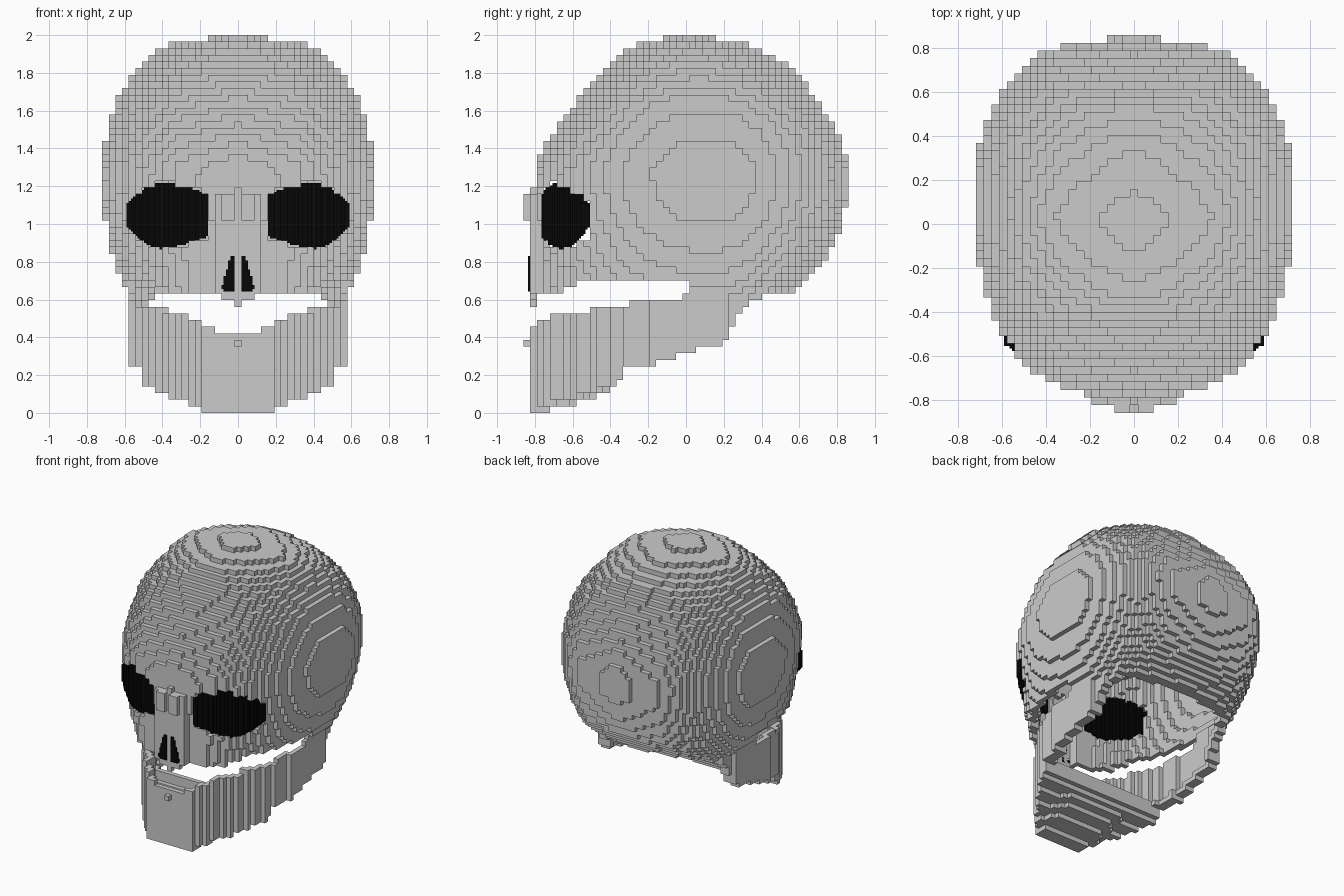
import bpy

if "Cube" in bpy.data.objects:
    bpy.data.objects.remove(bpy.data.objects["Cube"])

H = 2 / 57          # main voxel size
FINE = H / 3        # voxel size of the dark openings


def lerp(table, t, col=1):
    """Piecewise linear lookup in rows sorted by their first value."""
    if t <= table[0][0]:
        return table[0][col]
    for a, b in zip(table, table[1:]):
        if t <= b[0]:
            return a[col] + (b[col] - a[col]) * (t - a[0]) / (b[0] - a[0])
    return table[-1][col]


def centre(c, s):
    return c[0] * s, c[1] * s, (c[2] + 0.5) * s


def grid(s, x0, x1, y0, y1, z0, z1):
    r = lambda a, b: range(int(round(a / s)), int(round(b / s)) + 1)
    return [(i, j, k) for i in r(x0, x1) for j in r(y0, y1) for k in r(z0, z1)]


NEAR = [(a, b, c) for a in (-1, 0, 1) for b in (-1, 0, 1) for c in (-1, 0, 1)
        if 0 < abs(a) + abs(b) + abs(c) < 3]


def shell(cells, inside):
    """Keep solid cells that touch the outside."""
    solid = {}

    def test(c):
        if c not in solid:
            solid[c] = inside(*centre(c, H))
        return solid[c]
    return {c for c in cells if test(c)
            and not all(test((c[0] + a, c[1] + b, c[2] + d)) for a, b, d in NEAR)}


def build(name, cells, s, mat=None):
    """Turn a set of cells into a mesh of exposed cube faces."""
    cells = set(cells)
    ids, faces = {}, []
    for c in cells:
        for ax in range(3):
            for d in (0, 1):
                n = list(c)
                n[ax] += 2 * d - 1
                if tuple(n) in cells:
                    continue
                quad = []
                for u, v in ((0, 0), (1, 0), (1, 1), (0, 1)):
                    p = list(c)
                    p[ax] += d
                    p[(ax + 1) % 3] += u
                    p[(ax + 2) % 3] += v
                    quad.append(ids.setdefault(tuple(p), len(ids)))
                faces.append(quad if d else quad[::-1])
    verts = [((p[0] - 0.5) * s, (p[1] - 0.5) * s, p[2] * s) for p in ids]
    me = bpy.data.meshes.new(name)
    me.from_pydata(verts, [], faces)
    ob = bpy.data.objects.new(name, me)
    bpy.context.collection.objects.link(ob)
    if mat:
        me.materials.append(mat)
    return ob


# Cranium profile: height, half width, front, back
HEAD = [(.58, .58, -.79, .46), (.64, .59, -.79, .56), (.73, .63, -.79, .68),
        (.8, .65, -.79, .74), (.9, .68, -.79, .79), (1.02, .705, -.79, .83),
        (1.15, .72, -.81, .86), (1.3, .72, -.80, .86), (1.44, .705, -.73, .82),
        (1.55, .68, -.65, .76), (1.65, .65, -.58, .70), (1.75, .58, -.5, .63),
        (1.85, .50, -.41, .53), (1.912, .43, -.34, .41), (1.947, .36, -.27, .33),
        (1.982, .16, -.13, .16)]
ROUND = [(1.1, 2.4), (1.35, 2.5), (1.65, 2.6), (1.8, 2.3), (1.9, 1.8), (1.95, 1.3), (2, 1.1)]


def in_head(x, y, z):
    if z > 2:
        return False
    w, f, b = (lerp(HEAD, z, i) for i in (1, 2, 3))
    yc = lerp([(1.5, .12), (2, .02)], z)
    n = lerp(ROUND, z)
    if abs(x) < .125 and z < 1.17 and -.825 < y < 0:      # nose ridge
        return True
    r = abs((b if y > yc else f) - yc)
    if abs(y - yc) > r + .003 - .16 * abs(x):             # pointed front and back
        return False
    return (abs(x) / w) ** n + (abs(y - yc) / r) ** n < 1


def in_eye(x, z):
    dx = abs(x) - .41
    if not .155 < abs(x) < .585:
        return False
    return (abs(dx) / (.40 if dx < 0 else .207)) ** 1.5 + (abs(z - 1.045) / .175) ** 1.5 < 1


def head_bottom(x, y):
    if y > 0:
        return .632
    if y < -.75:
        return .56 if abs(x) < .02 else .6 if abs(x) < .09 else .632
    return .632 if y < -.66 else .667 if y < -.57 else .70


# Cranium: hollow shell, open below, with eye holes
head = set()
for c in shell(grid(H, -.8, .8, -.95, .95, .5, 2), in_head):
    x, y, z = centre(c, H)
    if z > head_bottom(x, y) and not (y < -.5 and in_eye(x, z)):
        head.add(c)
# Raised pads between the eyes
head |= {(s * i, -24, k) for s in (-1, 1) for i in (1, 2) for k in range(29, 33)}
build("cranium", head, H)

# Jaw profiles along y: half width, lower edge, upper edge
WIDTH = [(-.83, .18), (-.73, .27), (-.6, .36), (-.5, .43), (-.4, .49),
         (-.3, .54), (-.1, .58), (.15, .58), (.3, .55), (.45, .48)]
LOW = [(-.83, 0), (-.73, .017), (-.58, .05), (-.47, .09), (-.37, .13), (-.335, .23),
       (-.17, .26), (-.06, .3), (.08, .34), (.19, .37), (.3, .54), (.4, .62)]
HIGH = [(-.83, .48), (-.68, .515), (-.5, .547), (-.3, .58), (-.01, .6), (.01, .66), (.4, .66)]


def in_jaw(x, y, z):
    low = lerp(LOW, y)
    if y < -.4:                                           # rounded lower rim
        low += min(.035, max(0, abs(x) - .17) * .3)
    return y > -.825 and abs(x) < lerp(WIDTH, y) and z > low


jaw = set()
for c in shell(grid(H, -.7, .7, -.9, .42, 0, .65), in_jaw):
    x, y, z = centre(c, H)
    top = lerp(HIGH, y)
    if y < -.68:
        top = min(top, .43 + max(0, abs(x) - .1) * .5)
    if z < top and (y < -.34 or abs(x) > lerp(WIDTH, y) - 2.2 * H):
        jaw.add(c)
jaw.add((0, -24, 10))                                      # chin nub
build("jaw", jaw, H)

# Dark openings in fine voxels: gently bowed panels set in the eye holes
black = bpy.data.materials.new("black")
black.diffuse_color = (.002, .002, .002, 1)
black.use_nodes = True
black.node_tree.nodes["Principled BSDF"].inputs["Base Color"].default_value = black.diffuse_color
for side, name in ((1, "right_eye_socket"), (-1, "left_eye_socket")):
    cells = []
    for c in grid(FINE, .13, .6, -.86, -.42, .85, 1.25):
        x, y, z = centre(c, FINE)
        t = (x - .155) / .43
        front = -.77 + .22 * t - .12 * t * (1 - t)
        if in_eye(x, z) and front < y < front + .04:
            cells.append((side * c[0], c[1], c[2]))
    build(name, cells, FINE, black)

nose = []
for c in grid(FINE, -.1, .1, -.835, -.8, .6, .85):
    x, y, z = centre(c, FINE)
    if .018 < abs(x) < lerp([(.64, .075), (.67, .085), (.83, .04)], z) and .645 < z < .83:
        nose.append(c)
build("nose_openings", nose, FINE, black)
